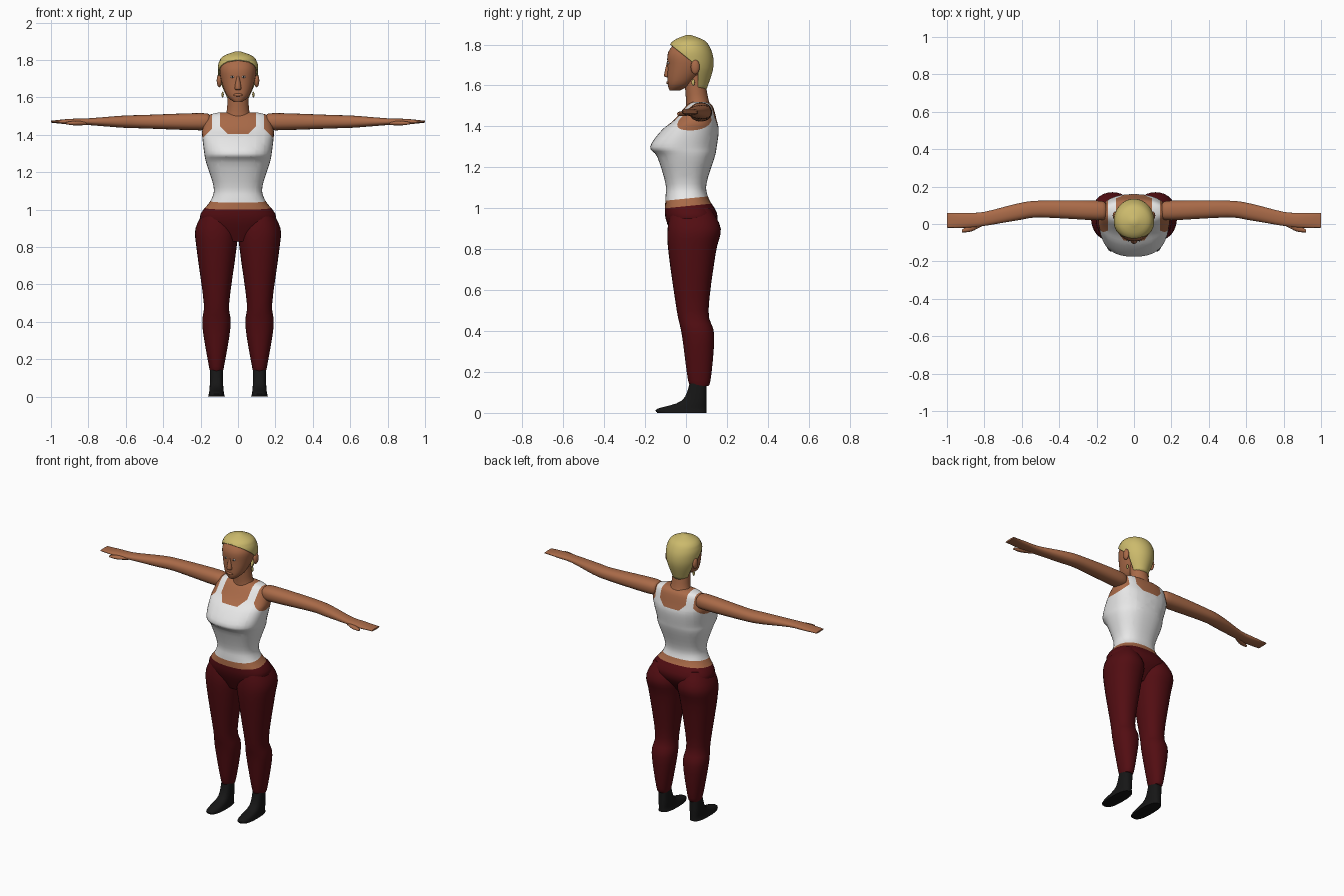
import bpy, bmesh, math
from mathutils import Matrix

default = bpy.data.objects.get("Cube")
if default:
    bpy.data.objects.remove(default)


def material(name, *color):
    mat = bpy.data.materials.new(name)
    mat.use_nodes = True
    mat.diffuse_color = (*color, 1)
    shader = mat.node_tree.nodes["Principled BSDF"]
    shader.inputs["Base Color"].default_value = mat.diffuse_color
    return mat


skin = material("brown skin", .4, .145, .065)
white = material("white cotton", .8, .8, .8)
red = material("dark red cloth", .085, .004, .006)
black = material("black leather", .008, .008, .008)
blond = material("blond hair", .6, .49, .15)
dark = material("dark pupil", .03, .015, .01)


def catmull_rom(before, start, end, after, t):
    """Smooth blend from start to end, guided by both neighbours."""
    bend = 3 * (start - end) + after - before
    curve = 2 * before - 5 * start + 4 * end - after
    return start + t * (end - before + t * (curve + t * bend)) / 2


def smooth_rows(rows, steps=4):
    """Insert interpolated cross-sections between the given ones."""
    last = len(rows) - 1
    result = []
    for i in range(last):
        neighbours = (rows[max(i - 1, 0)], rows[i], rows[i + 1], rows[min(i + 2, last)])
        for step in range(steps):
            result.append([catmull_rom(*values, step / steps) for values in zip(*neighbours)])
    result.append(rows[last])
    return result


def hairline(z):
    """Depth of the front edge of the hair at a given height."""
    return .06 - 1.25 * max(0, z - 1.69)


def loft(rows, center=0, power=2, count=32, along_x=False, front_edge=None):
    """Skin rounded sections (position, half width, front y, back y).

    A front_edge rule opens each section in front of the depth it gives.
    """
    bm = bmesh.new()
    rings = []
    for position, half_width, front, back in smooth_rows(rows):
        middle, depth = (front + back) / 2, (back - front) / 2
        start = -math.pi / 2
        if front_edge:
            start = math.asin(max(-1, min(1, (front_edge(position) - middle) / depth)))
        ring = []
        for k in range(count + 1):
            angle = start + (math.pi - 2 * start) * k / count
            u, v = (math.copysign(abs(w) ** (2 / power), w)
                    for w in (math.cos(angle), math.sin(angle)))
            across, y = center + half_width * u, middle + depth * v
            point = (position, y, across) if along_x else (across, y, position)
            ring.append(bm.verts.new(point))
        rings.append(ring)
    for low, high in zip(rings, rings[1:]):
        for k in range(count):
            bm.faces.new((low[k], low[k + 1], high[k + 1], high[k]))
    bm.faces.new(rings[-1][:-1])
    if not front_edge:
        bm.faces.new(rings[0][:-1])
    bmesh.ops.remove_doubles(bm, verts=bm.verts, dist=.0001)
    return bm


def finish(name, bm, *materials, mirror=False):
    """Turn the mesh into a smooth object with sharp creases kept."""
    bmesh.ops.recalc_face_normals(bm, faces=bm.faces)
    mesh = bpy.data.meshes.new(name)
    bm.to_mesh(mesh)
    bm.free()
    for mat in materials:
        mesh.materials.append(mat)
    mesh.shade_smooth()
    mesh.set_sharp_from_angle(angle=math.radians(50))
    obj = bpy.data.objects.new(name, mesh)
    bpy.context.collection.objects.link(obj)
    if mirror:
        obj.modifiers.new("mirror", "MIRROR")
    return obj


def ball(name, center, size, mat, mirror=True):
    bm = bmesh.new()
    placement = Matrix.Translation(center) @ Matrix.Diagonal((*size, 1))
    bmesh.ops.create_uvsphere(bm, u_segments=16, v_segments=10, radius=1, matrix=placement)
    finish(name, bm, mat, mirror=mirror)


# Torso: hips, bare waist, tank top and shoulders in one skin
torso = loft([
    (.83, .1, -.05, .08), (.95, .205, -.1, .155), (1.05, .145, -.1, .11),
    (1.12, .13, -.1, .1), (1.25, .17, -.14, .14), (1.3, .18, -.175, .15),
    (1.38, .19, -.12, .16), (1.43, .19, -.06, .15), (1.5, .16, 0, .13), (1.52, .1, .03, .1),
], power=2.4, count=40)

# Straight cuts along the waistband, hem, straps, armholes and neckline
waistband, hem, neck_base = 1.01, 1.047, 1.405
strap_inner, strap_outer = .095, .14
armhole_slant, neck_slant = 1.57, 1.35
cuts = [((0, 0, waistband), (0, -.1, 1)), ((0, 0, hem), (0, -.1, 1)),
        ((0, 0, neck_base), (0, 0, 1))]
for side in (-1, 1):
    cuts += [((side * strap_outer, 0, 0), (1, 0, 0)), ((side * strap_inner, 0, 0), (1, 0, 0)),
             ((0, 0, armhole_slant), (side, 0, 1)), ((0, 0, neck_slant), (-side, 0, 1))]
for point, normal in cuts:
    geometry = torso.verts[:] + torso.edges[:] + torso.faces[:]
    bmesh.ops.bisect_plane(torso, geom=geometry, plane_co=point, plane_no=normal)
for face in torso.faces:
    c = face.calc_center_median()
    x, height = abs(c.x), c.z - .1 * c.y
    armhole = x > strap_outer and c.z + x > armhole_slant
    neckline = x < strap_inner and c.z > neck_base and c.z - x > neck_slant
    if height < waistband:
        face.material_index = 2
    elif height > hem and not armhole and not neckline:
        face.material_index = 1
finish("torso", torso, skin, white, red)

# Trouser legs
legs = loft([
    (.13, .03, .03, .1), (.16, .04, .01, .12), (.38, .076, -.02, .138), (.5, .068, -.045, .11),
    (.78, .105, -.085, .145), (.9, .112, -.09, .17), (1, .06, -.07, .12),
], center=.115, power=2.2)
finish("trouser_legs", legs, red, mirror=True)

# Shoes
shoes = loft([
    (0, .045, -.14, .1), (.02, .04, -.14, .1), (.06, .036, -.02, .1), (.15, .034, .02, .1),
], center=.115, power=2.6)
finish("shoes", shoes, black, mirror=True)

# Arms with flat hands
arms = loft([
    (.15, .035, .03, .11), (.2, .046, .02, .125), (.5, .036, .035, .125), (.62, .032, .02, .11),
    (.8, .018, -.01, .065), (.9, .015, -.02, .06), (1, .005, -.02, .06),
], center=1.47, power=2.3, along_x=True)
finish("arms", arms, skin, mirror=True)
thumbs = loft([
    (.81, .01, -.01, .02), (.87, .012, -.04, 0), (.92, .006, -.045, -.03),
], center=1.462, count=12, along_x=True)
finish("thumbs", thumbs, skin, mirror=True)

# Neck, head and nose
finish("neck", loft([
    (1.48, .085, 0, .135), (1.53, .06, 0, .11), (1.65, .055, -.01, .09),
]), skin)
finish("head", loft([
    (1.575, .022, -.08, -.03), (1.61, .06, -.09, .03), (1.69, .09, -.09, .1),
    (1.76, .096, -.088, .115), (1.82, .065, -.045, .08),
], power=2.2), skin)
finish("nose", loft([
    (1.64, .008, -.095, -.08), (1.65, .018, -.107, -.07), (1.72, .006, -.092, -.07),
], count=12), skin)

# Lips, eyes, ears and earrings
ball("lips", (0, -.088, 1.613), (.024, .008, .008), skin, mirror=False)
ball("eyes", (.03, -.085, 1.71), (.011, .006, .006), white)
ball("pupils", (.03, -.089, 1.71), (.004, .004, .004), dark)
ball("ears", (.1, .045, 1.69), (.014, .022, .036), skin)
ball("earrings", (.082, .035, 1.615), (.006, .008, .016), blond)

# Hair: open shell whose front edge follows the hairline
hair = finish("hair", loft([
    (1.58, .05, 0, .1), (1.67, .095, -.08, .13), (1.73, .107, -.095, .134),
    (1.78, .105, -.09, .12), (1.82, .08, -.06, .09), (1.846, .012, 0, .025),
], count=40, front_edge=hairline), blond)
hair.modifiers.new("thickness", "SOLIDIFY").thickness = .007
